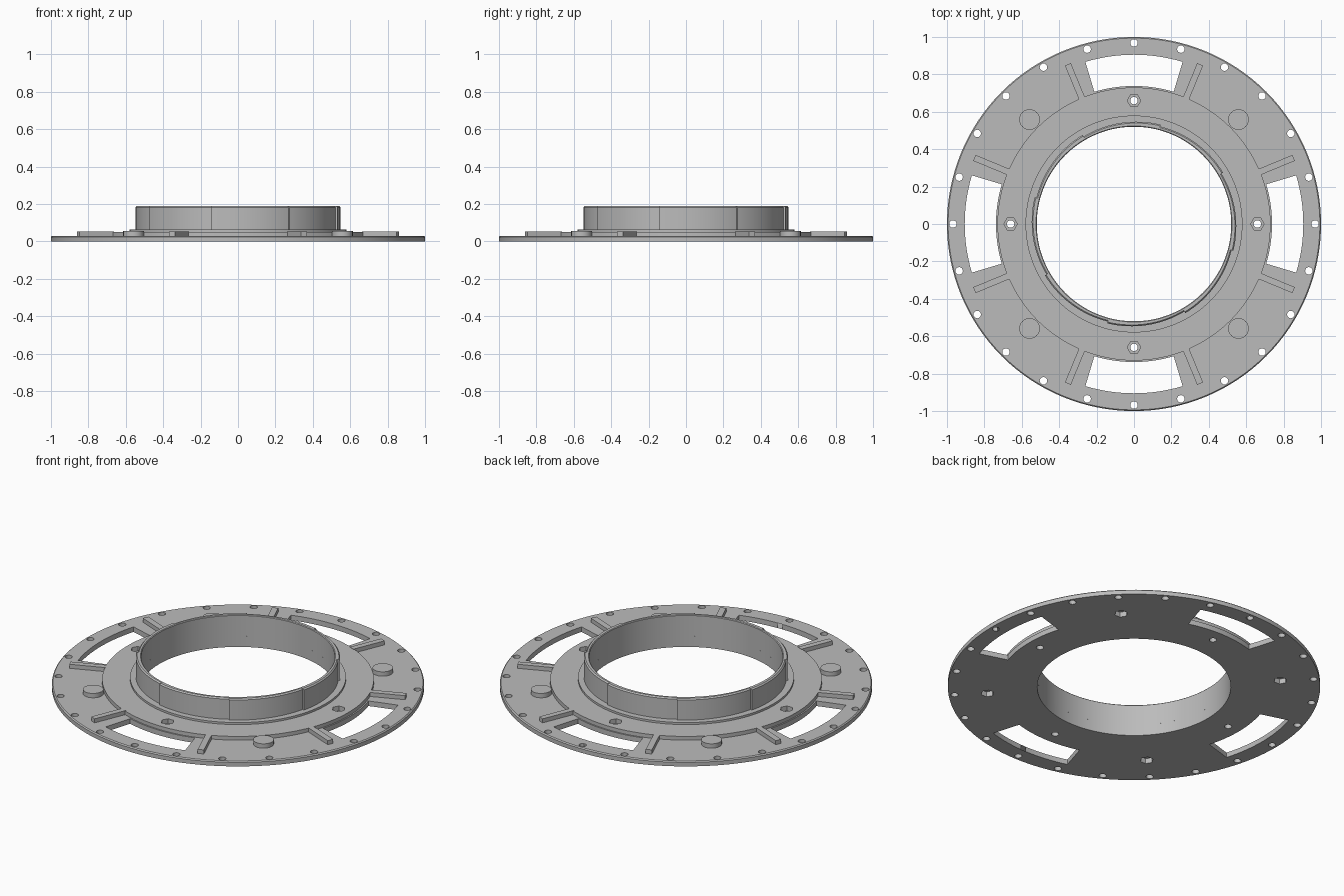
import bpy, bmesh
from math import sin, cos, pi, radians
from mathutils import Matrix

cube = bpy.data.objects.get("Cube")
if cube:
    bpy.data.objects.remove(cube, do_unlink=True)

grey = bpy.data.materials.new("light grey")
grey.use_nodes = True
grey.diffuse_color = (0.5, 0.5, 0.5, 1)
grey.node_tree.nodes["Principled BSDF"].inputs["Base Color"].default_value = grey.diffuse_color


def finish(bm, name, smooth=True):
    """Turn a bmesh into a grey object."""
    bmesh.ops.remove_doubles(bm, verts=bm.verts, dist=1e-5)
    bmesh.ops.recalc_face_normals(bm, faces=bm.faces)
    mesh = bpy.data.meshes.new(name)
    bm.to_mesh(mesh)
    bm.free()
    mesh.materials.append(grey)
    obj = bpy.data.objects.new(name, mesh)
    bpy.context.collection.objects.link(obj)
    if smooth:
        shade(obj)
    return obj


def activate(obj):
    bpy.ops.object.select_all(action="DESELECT")
    obj.select_set(True)
    bpy.context.view_layer.objects.active = obj


def shade(obj):
    activate(obj)
    bpy.ops.object.shade_smooth_by_angle(angle=radians(30))


def ring(bm, sections):
    """Skin a closed loop of (angle, [(radius, z), ...]) sections."""
    loops = [[bm.verts.new((r * cos(a), r * sin(a), z)) for r, z in prof]
             for a, prof in sections]
    n = len(loops[0])
    for i, loop in enumerate(loops):
        nxt = loops[(i + 1) % len(loops)]
        for j in range(n):
            k = (j + 1) % n
            bm.faces.new((loop[j], nxt[j], nxt[k], loop[k]))


def prism(bm, points, z0, z1):
    """Extrude a flat outline from z0 to z1."""
    low = [bm.verts.new((x, y, z0)) for x, y in points]
    high = [bm.verts.new((x, y, z1)) for x, y in points]
    bm.faces.new(low[::-1])
    bm.faces.new(high)
    for i in range(len(points)):
        j = (i + 1) % len(points)
        bm.faces.new((low[i], low[j], high[j], high[i]))


def polygon(dist, angle, radius, sides):
    """Regular outline centred at a polar position."""
    return [(dist * cos(angle) + radius * cos(2 * pi * k / sides),
             dist * sin(angle) + radius * sin(2 * pi * k / sides)) for k in range(sides)]


def cut(obj, bm):
    cutter = finish(bm, "cutter", False)
    cutter.hide_render = True
    mod = obj.modifiers.new("cut", "BOOLEAN")
    mod.operation, mod.solver, mod.object = "DIFFERENCE", "EXACT", cutter
    activate(obj)
    bpy.ops.object.modifier_apply(modifier=mod.name)
    bpy.data.objects.remove(cutter, do_unlink=True)


BORE, PLATE, HUB, STEP, TOP = 0.52, 0.03, 0.052, 0.064, 0.19
quarters = [k * pi / 2 for k in range(4)]

# Base flange with stepped hub
profile = [(BORE, 0), (1, 0), (1, PLATE - 0.006), (0.994, PLATE), (0.73, PLATE),
           (0.73, HUB), (0.58, HUB), (0.58, STEP), (BORE, STEP)]
bm = bmesh.new()
ring(bm, [(2 * pi * k / 128, profile) for k in range(128)])
flange = finish(bm, "flange", False)

# Windows, rim holes, bolt holes and hexagonal pockets underneath
bm = bmesh.new()
for q in quarters:
    arc = [q + radians(16.7) * (k / 8 - 1) for k in range(17)]
    outline = [(0.905 * cos(a), 0.905 * sin(a)) for a in arc]
    outline += [(0.738 * cos(a), 0.738 * sin(a)) for a in reversed(arc)]
    prism(bm, outline, -0.1, 0.1)
    prism(bm, polygon(0.66, q, 0.02, 20), -0.1, 0.1)
    prism(bm, polygon(0.79, q + pi / 4, 0.036, 6), -0.1, 0.1)
for k in range(24):
    prism(bm, polygon(0.968, k * pi / 12, 0.02, 16), -0.1, 0.1)
cut(flange, bm)

# Hexagonal nut recesses on the hub
bm = bmesh.new()
for q in quarters:
    prism(bm, polygon(0.66, q, 0.036, 6), 0.025, 0.1)
cut(flange, bm)
shade(flange)

# Collar whose outside is eight shallow ramps with small steps between
sections = []
for seg in range(8):
    for k in range(17):
        a = radians(-60 + 45 * seg + 45 * k / 16)
        r = 0.55 - 0.01 * k / 16
        sections.append((a, [(BORE, STEP), (r, STEP), (r, TOP - 0.007),
                             (r - 0.007, TOP), (BORE + 0.004, TOP), (BORE, TOP - 0.004)]))
bm = bmesh.new()
ring(bm, sections)
finish(bm, "collar")

# Radial ribs
for k in range(8):
    bm = bmesh.new()
    prism(bm, [(0.725, -0.017), (0.924, -0.017), (0.924, 0.017), (0.725, 0.017)],
          PLATE - 0.005, 0.054)
    bm.transform(Matrix.Rotation(pi / 8 + k * pi / 4, 4, "Z"))
    finish(bm, f"rib_{k + 1}", False)

# Round pads closing the lower pockets
for k, q in enumerate(quarters):
    bm = bmesh.new()
    prism(bm, polygon(0.79, q + pi / 4, 0.055, 40), PLATE, 0.056)
    finish(bm, f"pad_{k + 1}")
